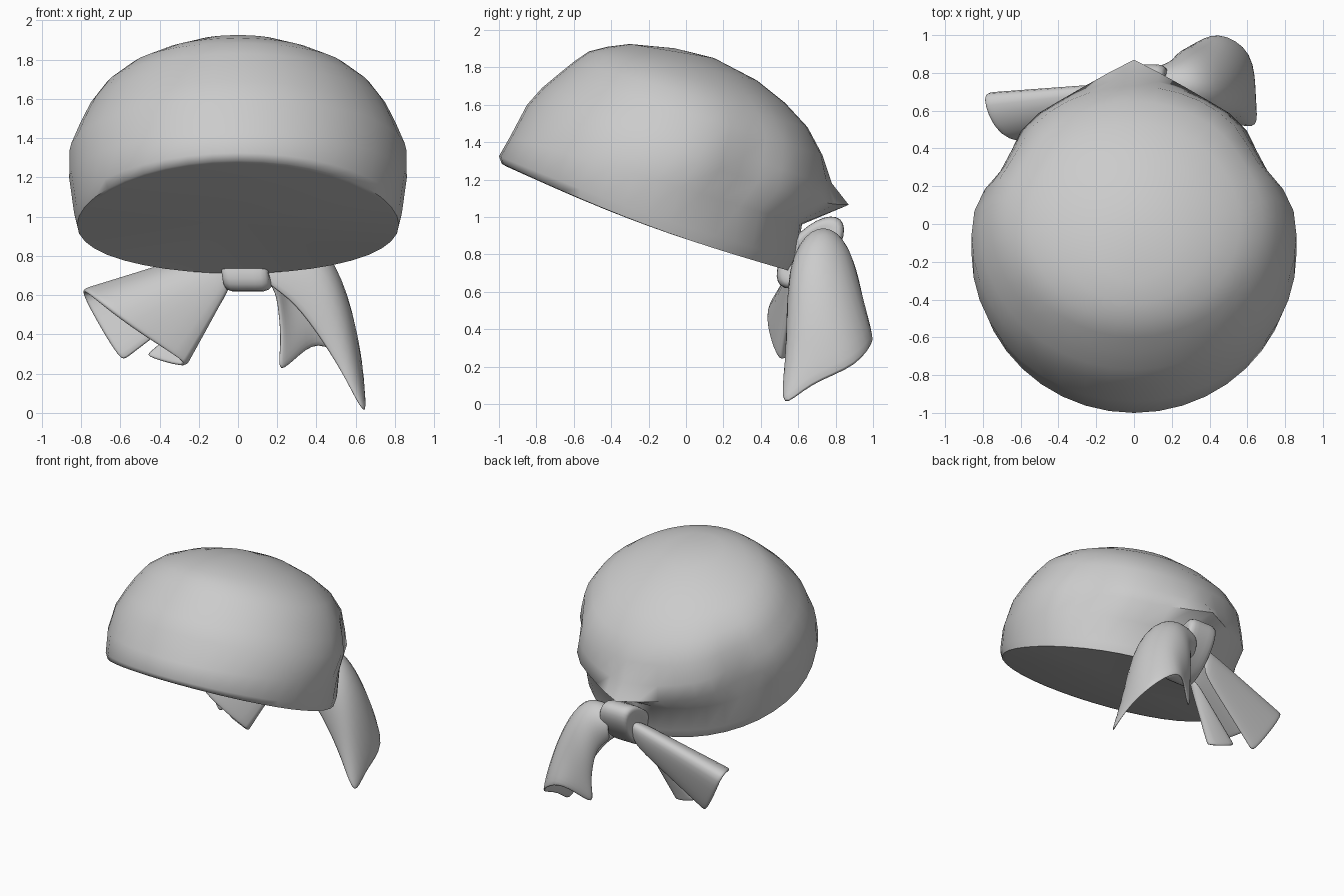
import bpy, bmesh
from math import sin, cos, pi, radians, exp
from mathutils import Vector, Matrix

if "Cube" in bpy.data.objects:
    bpy.data.objects.remove(bpy.data.objects["Cube"], do_unlink=True)

cloth = bpy.data.materials.new("grey cloth")
cloth.use_nodes = True
grey = (0.6, 0.6, 0.6, 1)
cloth.diffuse_color = grey
cloth.node_tree.nodes["Principled BSDF"].inputs["Base Color"].default_value = grey


def loft(name, rows, caps=None, smooth_angle=50):
    """Skin equally long point rows; caps are end points of a closed tube."""
    bm = bmesh.new()
    grid = [[bm.verts.new(p) for p in row] for row in rows]
    count = len(grid[0])
    for low, high in zip(grid, grid[1:]):
        for i in range(count if caps else count - 1):
            j = (i + 1) % count
            bm.faces.new((low[i], low[j], high[j], high[i]))
    if caps:
        first, last = (bm.verts.new(p) for p in caps)
        for i in range(count):
            j = (i + 1) % count
            bm.faces.new((grid[0][j], grid[0][i], first))
            bm.faces.new((grid[-1][i], grid[-1][j], last))
    bmesh.ops.recalc_face_normals(bm, faces=bm.faces[:])
    mesh = bpy.data.meshes.new(name)
    bm.to_mesh(mesh)
    bm.free()
    mesh.materials.append(cloth)
    obj = bpy.data.objects.new(name, mesh)
    bpy.context.collection.objects.link(obj)
    bpy.ops.object.select_all(action="DESELECT")
    obj.select_set(True)
    bpy.context.view_layer.objects.active = obj
    bpy.ops.object.shade_smooth_by_angle(angle=radians(smooth_angle))
    return obj


def soften(obj, levels):
    sub = obj.modifiers.new("soften", "SUBSURF")
    sub.levels = sub.render_levels = levels


# Head cover: tilted rings, each with front (y, z), back (y, z),
# half width, pointed flap length, sag of the sides and fold depth
RINGS = [
    (-0.96, 1.27, 0.54, 0.72, 0.80, 0, 0.04, 0),
    (-0.985, 1.285, 0.56, 0.71, 0.82, 0, 0.04, 0),
    (-1.00, 1.325, 0.59, 0.77, 0.835, 0, 0.03, 0),
    (-0.94, 1.43, 0.62, 0.96, 0.86, 0, 0, 0.03),
    (-0.85, 1.60, 0.74, 1.065, 0.86, 0.13, 0, 0.08),
    (-0.77, 1.69, 0.74, 1.18, 0.815, 0.04, 0, 0.06),
    (-0.68, 1.765, 0.73, 1.33, 0.76, 0, 0, 0.04),
    (-0.60, 1.83, 0.65, 1.48, 0.68, 0, 0, 0.02),
    (-0.52, 1.885, 0.53, 1.61, 0.56, 0, 0, 0),
    (-0.42, 1.91, 0.38, 1.73, 0.41, 0, 0, 0),
    (-0.30, 1.925, 0.15, 1.85, 0.22, 0, 0, 0),
]
SEGMENTS = 40


def ring(front_y, front_z, back_y, back_z, half, peak, sag, depth):
    mid, reach = (front_y + back_y) / 2, (back_y - front_y) / 2
    points = []
    for i in range(SEGMENTS):
        a = 2 * pi * i / SEGMENTS
        # a fold on each side divides the front band from the back flap
        off = abs(abs(a - pi / 2) - 1.05)
        fold = 1 - depth * exp(-(off / 0.22) ** 2)
        x, y = half * fold * cos(a), mid + reach * fold * sin(a)
        t = (y - front_y) / (back_y - front_y)
        z = front_z + t * (back_z - front_z) - sag * sin(pi * t)
        if sin(a) > 0:
            y += peak * max(0, 1 - abs(x) / 0.42) ** 1.6
        points.append((x, y, z))
    return points


loft("head_cover", [ring(*r) for r in RINGS], ((0, -0.2, 0.975), (0, -0.06, 1.902)), 55)


# Loose ends: thick curled sheets with rounded hems
def tail(name, rows):
    obj = loft(name, rows, smooth_angle=180)
    thick = obj.modifiers.new("thickness", "SOLIDIFY")
    thick.thickness = 0.035
    thick.offset = 0
    soften(obj, 2)


LEFT = [
    [(.10, .56, .68), (.10, .60, .80), (.10, .71, .90), (.10, .80, .88), (.10, .82, .78), (.10, .77, .70)],
    [(.26, .56, .58), (.32, .58, .84), (.29, .71, .99), (.27, .83, .91), (.21, .86, .78), (.19, .82, .64)],
    [(.39, .55, .41), (.47, .55, .72), (.46, .70, .88), (.37, .88, .82), (.25, .92, .66), (.21, .85, .50)],
    [(.53, .53, .20), (.58, .58, .45), (.59, .78, .56), (.45, .95, .59), (.29, .94, .46), (.22, .86, .34)],
    [(.67, .49, -.07), (.64, .66, .10), (.64, .93, .18), (.43, 1.03, .37), (.32, .94, .30), (.19, .84, .17)],
]
tail("left_tail", LEFT)

start = [(-.04, .70, .68), (-.04, .74, .78), (-.04, .74, .87), (-.04, .64, .83),
         (-.04, .58, .76), (-.04, .56, .65), (-.04, .62, .66)]
end = [(-.59, .60, .25), (-.73, .67, .48), (-.82, .71, .66), (-.73, .44, .58),
       (-.50, .44, .40), (-.16, .50, .20), (-.49, .55, .29)]
RIGHT = [[Vector(a).lerp(Vector(b), t) for a, b in zip(start, end)]
         for t in (0, 0.33, 0.67, 0.95, 1)]
tail("right_tail", RIGHT)

# Knot: a flattened band looped around the gathered cloth
tilt = Matrix.Rotation(radians(48), 4, "X")
loop_rows = []
for x, grow in ((-.07, .6), (-.08, .88), (-.05, 1), (.05, .97), (.13, 1), (.17, .88), (.16, .6)):
    row = []
    for i in range(14):
        a = 2 * pi * i / 14
        p = tilt @ Vector((0, 0.25 * grow * cos(a), 0.12 * grow * sin(a)))
        row.append(p + Vector((x - 0.02 * sin(a), 0.665, 0.81)))
    loop_rows.append(row)
soften(loft("knot", loop_rows, ((-.05, .665, .81), (.14, .665, .81)), 180), 1)
